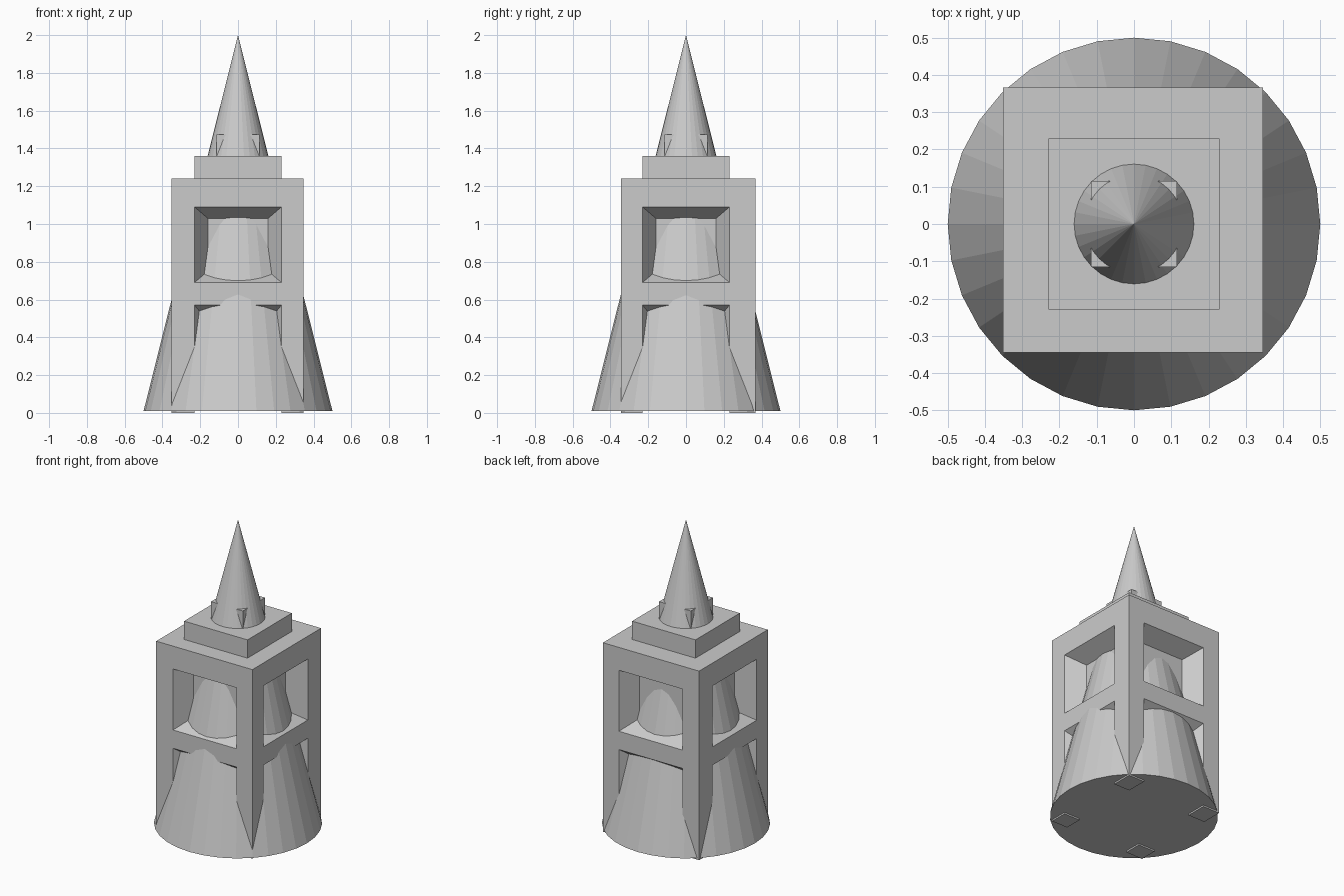
import bpy, bmesh
from mathutils import Matrix, Vector
from math import radians

if "Cube" in bpy.data.objects:
    bpy.data.objects.remove(bpy.data.objects["Cube"])


def new_object(name, bm):
    bmesh.ops.recalc_face_normals(bm, faces=bm.faces)
    mesh = bpy.data.meshes.new(name)
    bm.to_mesh(mesh)
    bm.free()
    ob = bpy.data.objects.new(name, mesh)
    bpy.context.collection.objects.link(ob)
    return ob


def box(name, lo, hi):
    bm = bmesh.new()
    bmesh.ops.create_cube(bm, size=1)
    lo, hi = Vector(lo), Vector(hi)
    for v in bm.verts:
        v.co = Vector([(lo[i] + hi[i]) / 2 + v.co[i] * (hi[i] - lo[i]) for i in range(3)])
    return new_object(name, bm)


X0, X1, Y0, Y1 = -0.352, 0.346, -0.345, 0.367

# square tower body
body = box("tower_body", (X0, Y0, 0.02), (X1, Y1, 1.24))


# tapered recess cutter: wide at the wall face, narrow at the back panel
def recess(name, face, angle, outer, inner):
    bm = bmesh.new()
    rings = []
    for t in (-0.1, 1.0):
        w = 0.23 + t * (0.16 - 0.23)
        z0 = outer[0] + t * (inner[0] - outer[0])
        z1 = outer[1] + t * (inner[1] - outer[1])
        y = -face + t * 0.112
        rings.append([bm.verts.new(p) for p in
                      ((-w, y, z0), (w, y, z0), (w, y, z1), (-w, y, z1))])
    a, b = rings
    bm.faces.new(a)
    bm.faces.new(b)
    for i in range(4):
        j = (i + 1) % 4
        bm.faces.new((a[i], a[j], b[j], b[i]))
    bm.transform(Matrix.Rotation(radians(angle), 4, 'Z'))
    ob = new_object(name, bm)
    ob.hide_render = True
    return ob


cutters = []
for side, face, angle in (("front", -Y0, 0), ("right", X1, 90),
                          ("back", Y1, 180), ("left", -X0, 270)):
    cutters.append(recess(side + "_window_cutter", face, angle, (0.69, 1.09), (0.75, 1.03)))
    cutters.append(recess(side + "_arch_cutter", face, angle, (-0.1, 0.57), (-0.1, 0.485)))

for c in cutters:
    m = body.modifiers.new(c.name, 'BOOLEAN')
    m.operation = 'DIFFERENCE'
    m.solver = 'EXACT'
    m.object = c

# apply the cuts and drop the cutters
dg = bpy.context.evaluated_depsgraph_get()
cut_mesh = bpy.data.meshes.new_from_object(body.evaluated_get(dg))
body.modifiers.clear()
body.data = cut_mesh
for c in cutters:
    bpy.data.objects.remove(c)

# feet under the corner posts
for xn, xa, xb in (("left", X0, -0.23), ("right", 0.23, X1)):
    for yn, ya, yb in (("front", Y0, -0.23), ("back", 0.23, Y1)):
        box(f"{yn}_{xn}_foot", (xa, ya, 0), (xb, yb, 0.02))

# stepped roof tiers
box("lower_roof_step", (-0.23, -0.23, 1.24), (0.23, 0.23, 1.36))
box("upper_roof_step", (-0.115, -0.115, 1.36), (0.115, 0.115, 1.475))

# tall cone running through the whole tower
bm = bmesh.new()
bmesh.ops.create_cone(bm, cap_ends=True, segments=32, radius1=0.5, radius2=0, depth=1.99,
                      matrix=Matrix.Translation((0, 0, 0.01 + 1.99 / 2)))
bmesh.ops.remove_doubles(bm, verts=bm.verts, dist=1e-5)
new_object("spire_cone", bm)
